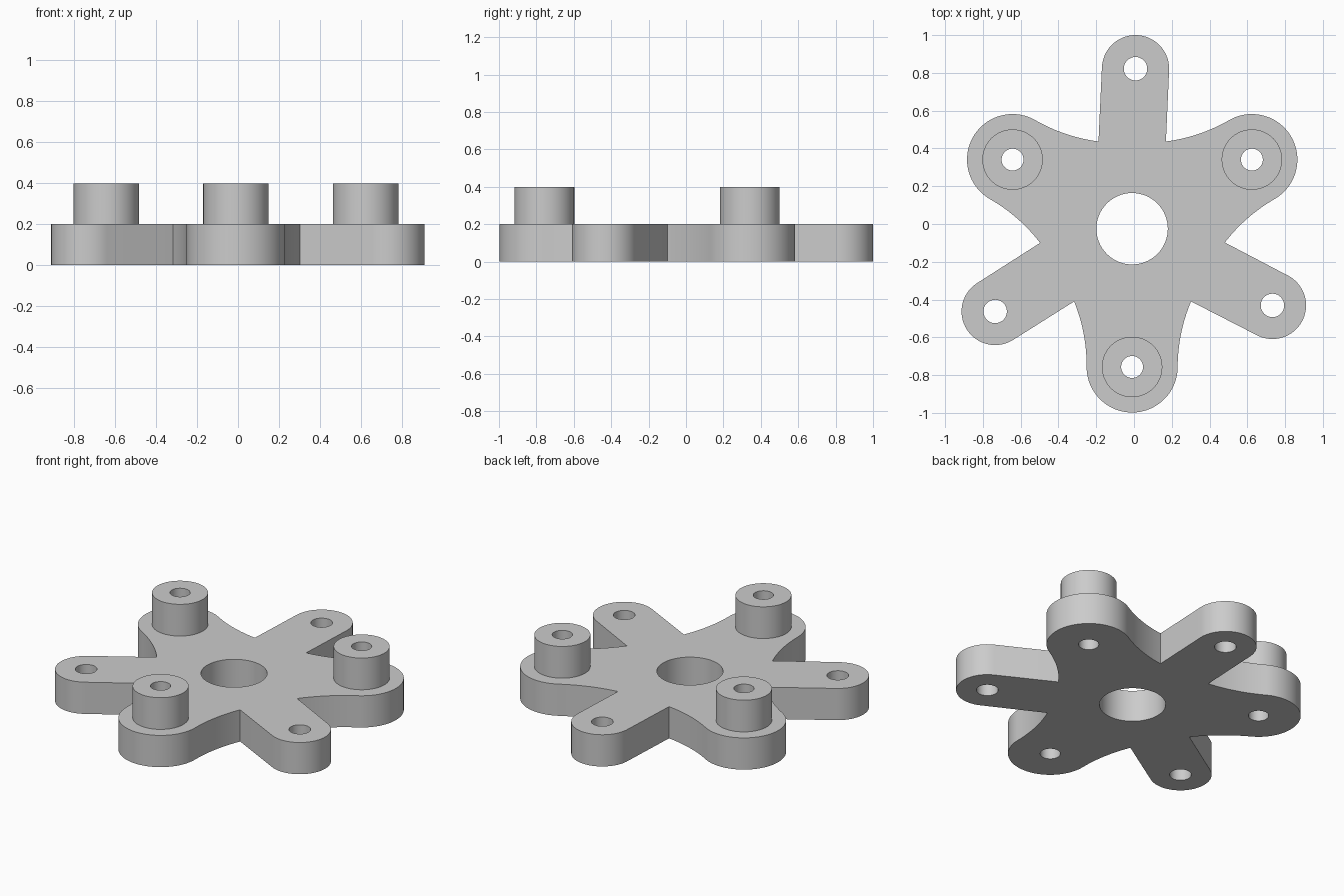
import bpy, bmesh
from math import acos, atan2, cos, sin, sqrt, pi, tau
from mathutils import Vector

cube = bpy.data.objects.get("Cube")
if cube:
    bpy.data.objects.remove(cube)

grey = bpy.data.materials.new("plain grey")
grey.use_nodes = True
colour = (0.6, 0.6, 0.6, 1)
grey.diffuse_color = colour
grey.node_tree.nodes["Principled BSDF"].inputs["Base Color"].default_value = colour

PAD_R, ARM_R, FILLET_R = 0.241, 0.178, 0.9


def arc(centre, radius, a, b, steps):
    """Points along an arc from angle a to angle b."""
    return [centre + radius * Vector((cos(a + (b - a) * i / steps), sin(a + (b - a) * i / steps)))
            for i in range(steps + 1)]


def circle(centre, radius, steps=64):
    return arc(centre, radius, 0, tau, steps)[:-1]


def angle(v):
    return atan2(v.y, v.x)


def sweep(a, b):
    """Angle b moved to the first turn anticlockwise of a."""
    return a + (b - a) % tau


def arm_outline(hole, start, end):
    """Round arm end joined by straight tangents to its two valleys."""
    s, e = start - hole, end - hole
    a = angle(s) + acos(ARM_R / s.length)
    b = angle(e) - acos(ARM_R / e.length)
    return [start] + arc(hole, ARM_R, a, sweep(a, b), 40)


def fillet_centre(pad, valley, side):
    """Centre of the hollow arc touching the pad and meeting the valley."""
    d = valley - pad
    reach = FILLET_R + PAD_R
    along = (reach**2 - FILLET_R**2 + d.length_squared) / (2 * d.length)
    u = d.normalized()
    return pad + along * u + side * sqrt(reach**2 - along**2) * Vector((-u.y, u.x))


def short_arc(centre, start, end):
    a, b = angle(start - centre), angle(end - centre)
    b = a + (b - a + pi) % tau - pi
    return arc(centre, FILLET_R, a, b, 16)


def pad_outline(hole, start, end):
    """Round pad blended by hollow arcs into its two valleys."""
    c1, c2 = fillet_centre(hole, start, 1), fillet_centre(hole, end, -1)
    t1 = hole + PAD_R * (c1 - hole).normalized()
    t2 = hole + PAD_R * (c2 - hole).normalized()
    a, b = angle(t1 - hole), angle(t2 - hole)
    return (short_arc(c1, start, t1) + arc(hole, PAD_R, a, sweep(a, b), 48)[1:-1]
            + short_arc(c2, t2, end)[:-1])


def extrude(name, loops, bottom, height):
    """Solid from an outer loop and hole loops."""
    curve = bpy.data.curves.new(name, 'CURVE')
    curve.dimensions, curve.fill_mode, curve.extrude = '2D', 'BOTH', height / 2
    for loop in loops:
        spline = curve.splines.new('POLY')
        spline.points.add(len(loop) - 1)
        for point, p in zip(spline.points, loop):
            point.co = (p.x, p.y, 0, 1)
        spline.use_cyclic_u = True
    obj = bpy.data.objects.new(name, curve)
    bpy.context.collection.objects.link(obj)
    obj.location.z = bottom + height / 2
    bpy.ops.object.select_all(action='DESELECT')
    obj.select_set(True)
    bpy.context.view_layer.objects.active = obj
    bpy.ops.object.convert(target='MESH')
    obj = bpy.context.object
    bm = bmesh.new()
    bm.from_mesh(obj.data)
    bmesh.ops.remove_doubles(bm, verts=bm.verts, dist=0.0001)
    bmesh.ops.recalc_face_normals(bm, faces=bm.faces)
    bm.to_mesh(obj.data)
    bm.free()
    obj.data.materials.clear()
    obj.data.materials.append(grey)
    bpy.ops.object.shade_smooth_by_angle(angle=0.4)


# Hole centres and the valleys between arms, anticlockwise from the left valley
hub = Vector((-0.01, -0.025))
pads = [Vector(p) for p in ((0.624, 0.341), (-0.643, 0.341), (-0.01, -0.757))]
arms = [Vector(p) for p in ((0.008, 0.822), (-0.735, -0.463), (0.733, -0.431))]
valleys = [Vector(p) for p in ((0.481, -0.098), (0.169, 0.437), (-0.188, 0.437),
                               (-0.497, -0.1), (-0.317, -0.41), (0.302, -0.41))]

# Star plate with its hub hole and six bolt holes
outline = []
for i in range(3):
    v = [valleys[(2 * i + k) % 6] for k in range(3)]
    outline += pad_outline(pads[i], v[0], v[1]) + arm_outline(arms[i], v[1], v[2])
holes = [circle(hub, 0.189)] + [circle(p, 0.058) for p in pads] + [circle(p, 0.062) for p in arms]
extrude("star_plate", [outline] + holes, 0, 0.2)

# Hollow bosses standing on the pads
for name, p in zip(("left_boss", "right_boss", "front_boss"), pads):
    extrude(name, [circle(p, 0.16), circle(p, 0.058)], 0.2, 0.2)
